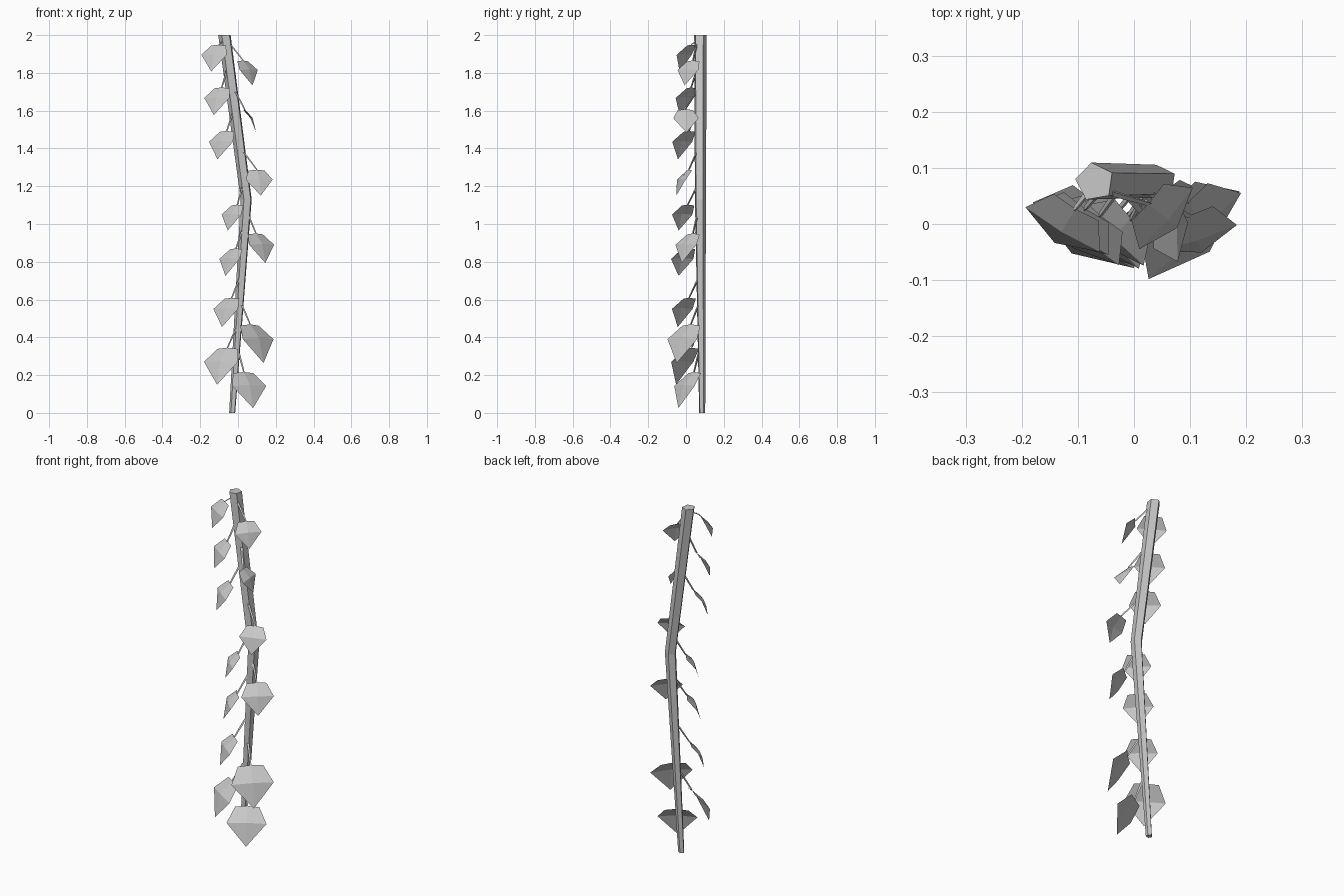
import bpy
from math import sin, cos, pi, radians
from mathutils import Vector

cube = bpy.data.objects.get("Cube")
if cube:
    bpy.data.objects.remove(cube)

grey = bpy.data.materials.new("plain_grey")
grey.use_nodes = True
colour = (0.58, 0.58, 0.58, 1)
grey.diffuse_color = colour
grey.node_tree.nodes["Principled BSDF"].inputs["Base Color"].default_value = colour


def make(name, verts, faces):
    mesh = bpy.data.meshes.new(name)
    mesh.from_pydata(verts, [], faces)
    mesh.materials.append(grey)
    obj = bpy.data.objects.new(name, mesh)
    bpy.context.collection.objects.link(obj)
    return obj


def tube(name, spine, sides, turn):
    """Level rings of the given centre and radius, bridged and capped."""
    verts = [c + Vector((cos(turn + 2 * pi * i / sides), sin(turn + 2 * pi * i / sides), 0)) * r
             for c, r in spine for i in range(sides)]
    faces = [(k + i, k + (i + 1) % sides, k + sides + (i + 1) % sides, k + sides + i)
             for k in range(0, sides * (len(spine) - 1), sides) for i in range(sides)]
    faces.append(tuple(reversed(range(sides))))
    faces.append(tuple(range(len(verts) - sides, len(verts))))
    return make(name, verts, faces)


# Five-sided bent stem
low, bend, top = Vector((-0.03, 0.085, 0)), Vector((0.045, 0.075, 1.13)), Vector((-0.07, 0.075, 2))
tube("stem", [(low, 0.017), (bend, 0.031), (top, 0.035)], 5, radians(28))


def stem_at(z):
    if z < bend.z:
        return low.lerp(bend, z / bend.z)
    return bend.lerp(top, (z - bend.z) / (top.z - bend.z))


# Leaf outline in widths: across, outward, up
SHAPE = [(-.3, -.3, .32), (0, -.28, .35), (.3, -.3, .32),
         (-.5, 0, 0), (0, .03, .03), (.5, 0, 0), (0, .18, -.56)]
FACES = [(0, 3, 4, 1), (1, 4, 5, 2), (3, 6, 4), (4, 6, 5)]


def leaf(name, side, centre, width, yaw):
    a = radians(yaw)
    across = Vector((side * cos(a), sin(a), 0))
    outward = Vector((side * sin(a), -cos(a), 0))
    up = Vector((0, 0, 1))
    verts = [Vector(centre) + (across * u + outward * v + up * w) * width for u, v, w in SHAPE]
    faces = FACES if side > 0 else [f[::-1] for f in FACES]
    make(name, verts, faces)
    # Thin stalk up to the stem
    base = verts[1]
    root = stem_at(min(base.z + 0.1, 1.97)) + Vector((side * 0.012, -0.015, 0))
    tube(name + "_stalk", [(base, 0.005), (root, 0.007)], 3, 0)


# Leaves: centre, width, yaw
LEFT = [((.057, .01, 1.815), .145, 49), ((.072, 0, 1.56), .135, 95),
        ((.112, -.025, 1.235), .15, 18), ((.125, 0, .89), .172, 40),
        ((.107, -.02, .39), .225, 44), ((.06, -.008, .143), .21, 31)]
RIGHT = [((-.127, -.01, 1.895), .155, 31), ((-.112, -.01, 1.667), .16, 34),
         ((-.09, -.02, 1.435), .165, 40), ((-.035, -.02, 1.05), .15, 46),
         ((-.045, -.02, .815), .16, 48), ((-.065, -.02, .55), .17, 40),
         ((-.09, -.02, .27), .215, 33)]
for label, side, leaves in (("left", 1, LEFT), ("right", -1, RIGHT)):
    for n, (centre, width, yaw) in enumerate(leaves, 1):
        leaf(f"{label}_leaf_{n}", side, centre, width, yaw)
